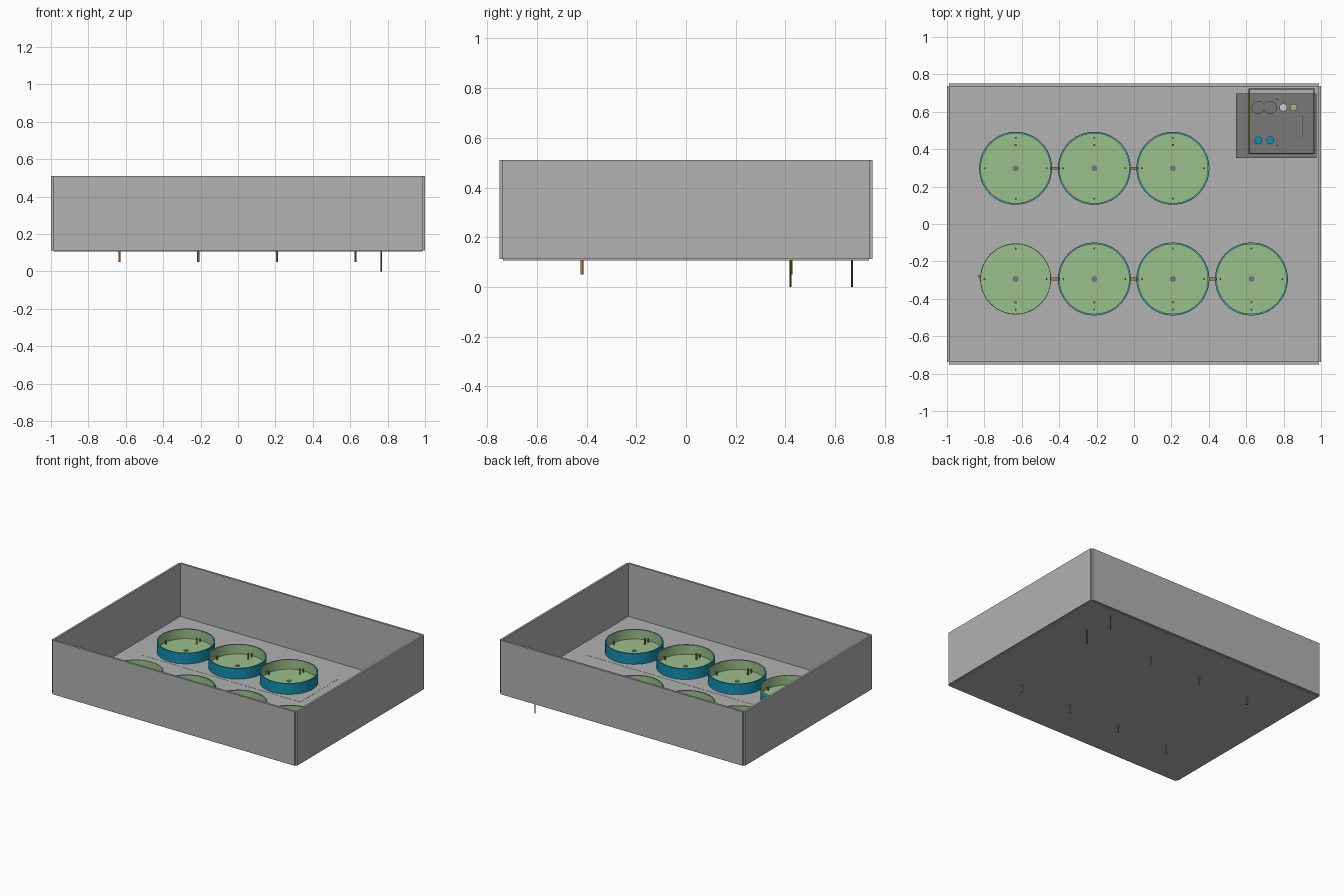
import bpy, bmesh, math

if "Cube" in bpy.data.objects:
    bpy.data.objects.remove(bpy.data.objects["Cube"], do_unlink=True)


def make_material(name, rgb):
    m = bpy.data.materials.new(name)
    m.use_nodes = True
    m.diffuse_color = (*rgb, 1)
    m.node_tree.nodes["Principled BSDF"].inputs["Base Color"].default_value = (*rgb, 1)
    return m


GREY = make_material("tray grey", (0.445, 0.445, 0.445))
DARK = make_material("panel dark grey", (0.19, 0.19, 0.19))
GREEN = make_material("dish green", (0.33, 0.53, 0.26))
BLUE = make_material("sleeve blue", (0.006, 0.28, 0.45))
BROWN = make_material("copper brown", (0.45, 0.20, 0.05))
OLIVE = make_material("frame olive", (0.14, 0.12, 0.02))
PALE = make_material("pale grey", (0.62, 0.62, 0.60))


def finish(name, bm, mat, smooth=False):
    bmesh.ops.recalc_face_normals(bm, faces=bm.faces)
    me = bpy.data.meshes.new(name)
    bm.to_mesh(me)
    bm.free()
    me.materials.append(mat)
    ob = bpy.data.objects.new(name, me)
    bpy.context.collection.objects.link(ob)
    if smooth:
        bpy.ops.object.select_all(action="DESELECT")
        bpy.context.view_layer.objects.active = ob
        ob.select_set(True)
        bpy.ops.object.shade_smooth_by_angle(angle=math.radians(30))
    return ob


def box(name, lo, hi, mat):
    bm = bmesh.new()
    bmesh.ops.create_cube(bm, size=1)
    for v in bm.verts:
        v.co = [(a + b) / 2 + c * (b - a) for a, b, c in zip(lo, hi, v.co)]
    return finish(name, bm, mat)


def cylinder(name, x, y, z0, z1, r, mat, sides=16):
    bm = bmesh.new()
    bmesh.ops.create_cone(bm, cap_ends=True, segments=sides, radius1=r, radius2=r, depth=z1 - z0)
    bmesh.ops.translate(bm, vec=(x, y, (z0 + z1) / 2), verts=bm.verts)
    return finish(name, bm, mat, sides > 8)


def lathe(name, x, y, profile, mat, closed=False, sides=48):
    """Spin an (r, z) profile around a vertical axis."""
    bm = bmesh.new()
    verts = [bm.verts.new((x + r, y, z)) for r, z in profile]
    pairs = list(zip(verts, verts[1:])) + ([(verts[-1], verts[0])] if closed else [])
    edges = [bm.edges.new(p) for p in pairs]
    bmesh.ops.spin(bm, geom=verts + edges, cent=(x, y, 0), axis=(0, 0, 1),
                   angle=math.tau, steps=sides)
    bmesh.ops.remove_doubles(bm, verts=bm.verts, dist=1e-5)
    return finish(name, bm, mat, True)


# Open tray: floor slab and four walls with open notches at the corners
FLOOR, TOP = 0.12, 0.51
box("tray_floor", (-0.987, -0.737, 0.107), (0.987, 0.737, FLOOR), GREY)
for s, side in ((-1, "front"), (1, "back")):
    y0, y1 = sorted((s * 0.735, s * 0.75))
    box(side + "_wall", (-0.988, y0, 0.112), (0.988, y1, TOP), GREY)
for s, side in ((-1, "right"), (1, "left")):
    x0, x1 = sorted((s * 0.985, s * 1.0))
    box(side + "_wall", (x0, -0.738, 0.112), (x1, 0.738, TOP), GREY)

# Thin base plates under each row of dishes
box("back_row_plate", (-0.85, 0.083, FLOOR - 0.005), (0.45, 0.527, FLOOR + 0.001), GREY)
box("front_row_plate", (-0.85, -0.52, FLOOR - 0.005), (0.85, -0.07, FLOOR + 0.001), GREY)


def dish(x, y, out, plain):
    """Green cup in a blue sleeve, with its pins; out is the y side of the outlet."""
    z0, zf, z1 = FLOOR, FLOOR + 0.01, 0.2
    r_cup = 0.19
    lathe("dish_cup", x, y, [(0, z0 + 0.002), (r_cup - 0.002, z0 + 0.002), (r_cup - 0.002, z1 - 0.012),
                             (r_cup, z1 - 0.012), (r_cup, z1), (r_cup - 0.004, z1),
                             (r_cup - 0.004, zf), (0, zf)], GREEN)
    r_out, top = (0.1895, z1 - 0.012) if plain else (0.195, z1)
    lathe("dish_sleeve", x, y, [(r_out, z0), (r_out, top), (r_cup - 0.001, top),
                                (r_cup - 0.001, z0)], BLUE, closed=True)
    cylinder("dish_hub", x, y, zf - 0.005, zf + 0.004, 0.016, DARK)
    cylinder("drain_pipe", x, y + out * 0.125, 0.05, 0.175, 0.006, BROWN, 12)
    for dx, dy in ((0.166, 0), (-0.166, 0), (0, 0.163), (0, -0.163)):
        cylinder("dish_pin", x + dx, y + dy, zf - 0.005, zf + 0.025, 0.005, DARK, 8)


# Two rows of dishes, joined by short copper links
COLS = (-0.633, -0.212, 0.208, 0.628)
for y, out, count in ((0.298, 1, 3), (-0.294, -1, 4)):
    for i, x in enumerate(COLS[:count]):
        dish(x, y, out, plain=(out < 0 and i == 0))
        if i:
            mid = (x + COLS[i - 1]) / 2
            box("dish_link", (mid - 0.026, y - 0.007, 0.14), (mid + 0.026, y + 0.007, 0.154), BROWN)
box("inlet_stub", (-0.832, -0.285, 0.14), (-0.818, -0.272, 0.154), BROWN)

# Control panel with a thin frame around it
PZ = FLOOR + 0.012
box("control_panel", (0.545, 0.352, FLOOR), (0.975, 0.698, PZ), DARK)
X0, X1, Y0, Y1, T = 0.613, 0.965, 0.373, 0.725, 0.006
for name, lo, hi in (("frame_front", (X0, Y0), (X1, Y0 + T)), ("frame_back", (X0, Y1 - T), (X1, Y1)),
                     ("frame_right", (X0, Y0 + T), (X0 + T, Y1 - T)),
                     ("frame_left", (X1 - T, Y0 + T), (X1, Y1 - T))):
    box(name, (*lo, FLOOR - 0.002), (*hi, 0.2), OLIVE)

# Controls on the panel
for i, x in enumerate((0.664, 0.728)):
    cylinder("large_dial", x, 0.623, PZ - 0.004, PZ + 0.02 + 0.004 * i, 0.035, DARK, 32)
    cylinder("blue_knob", x, 0.447, PZ - 0.004, PZ + 0.02, 0.021, BLUE, 20)
cylinder("hex_nut", 0.799, 0.623, PZ - 0.004, PZ + 0.02, 0.023, PALE, 6)
cylinder("green_button", 0.853, 0.623, PZ - 0.004, PZ + 0.02, 0.019, GREEN, 20)
box("pale_strip", (0.893, 0.468, PZ - 0.004), (0.9, 0.582, PZ + 0.015), PALE)

# Two long thin probes reaching below the tray
for y in (0.42, 0.667):
    cylinder("long_probe", 0.765, y, 0.0, PZ + 0.01, 0.004, OLIVE, 10)
